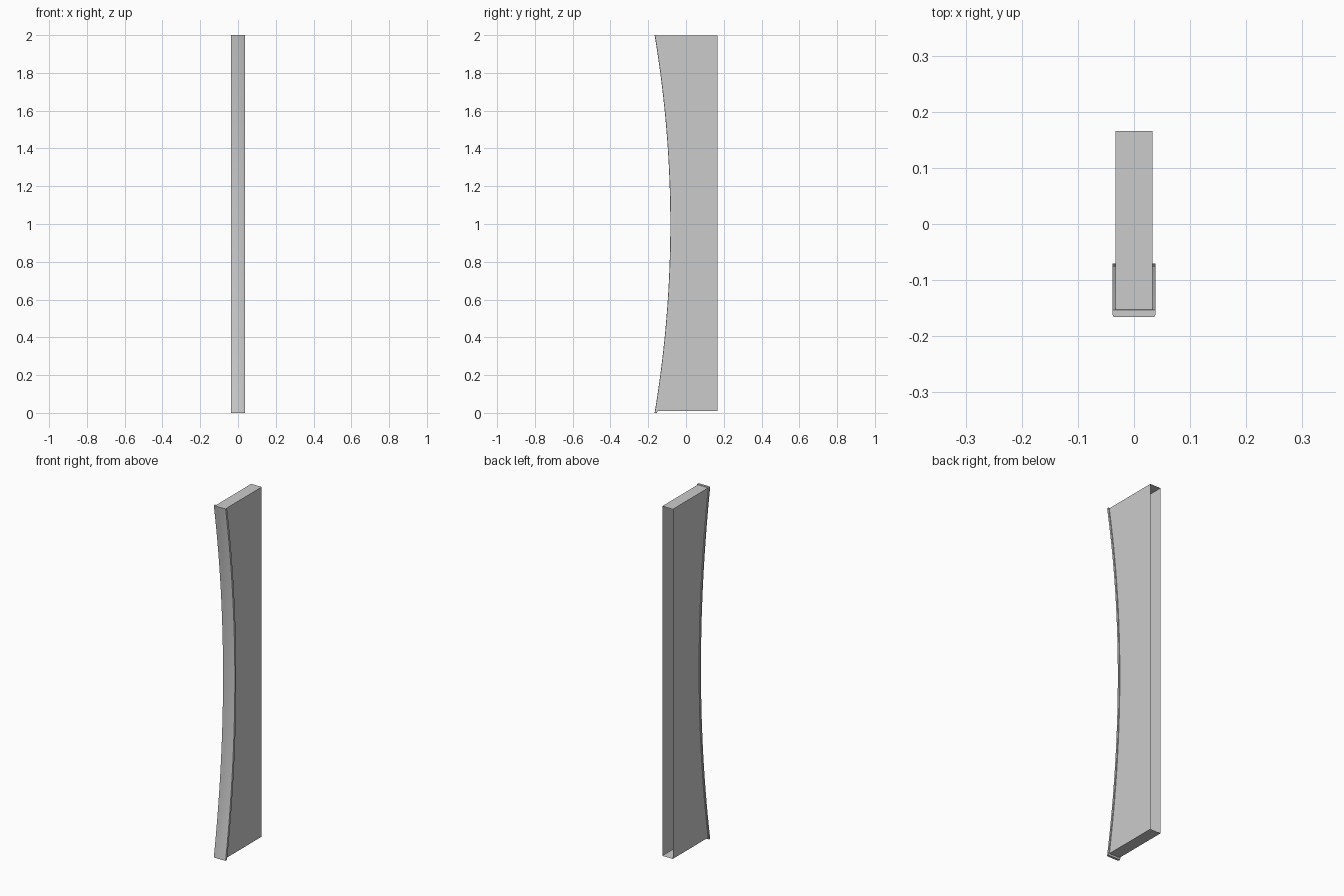
import bpy, bmesh

if "Cube" in bpy.data.objects:
    bpy.data.objects.remove(bpy.data.objects["Cube"])

N = 32          # segments along the curved front
BACK = 0.166    # rear edge of the panel
HALF = 0.033    # panel half width


def front_y(z):
    """Concave front edge: deepest at mid height."""
    return -0.083 - 0.083 * (z - 1.0) ** 2


def make_object(name, bm):
    mesh = bpy.data.meshes.new(name)
    bm.to_mesh(mesh)
    bm.free()
    obj = bpy.data.objects.new(name, mesh)
    bpy.context.collection.objects.link(obj)
    bpy.ops.object.select_all(action='DESELECT')
    obj.select_set(True)
    bpy.context.view_layer.objects.active = obj
    bpy.ops.object.shade_smooth_by_angle()
    return obj


# Panel shell: two sides, top and bottom, open at the back
bm = bmesh.new()
rows = []
for i in range(N + 1):
    z = 0.01 + (1.997 - 0.01) * i / N
    f = front_y(z) + 0.012
    rows.append([bm.verts.new(p) for p in (
        (-HALF, BACK, z), (-HALF, f, z), (HALF, f, z), (HALF, BACK, z))])
for a, b in zip(rows, rows[1:]):
    bm.faces.new((a[0], a[1], b[1], b[0]))
    bm.faces.new((a[2], a[3], b[3], b[2]))
bm.faces.new(rows[0][::-1])
bm.faces.new(rows[-1])
make_object("side_panel_shell", bm)

# Front trim: rounded strip swept along the curve
section = [(-0.038, 0.013), (-0.038, 0.004), (-0.037, 0.0015), (-0.034, 0.0),
           (0.034, 0.0), (0.037, 0.0015), (0.038, 0.004), (0.038, 0.013)]
bm = bmesh.new()
loops = []
for i in range(N + 1):
    z = 2.0 * i / N
    loops.append([bm.verts.new((x, front_y(z) + d, z)) for x, d in section])
for a, b in zip(loops, loops[1:]):
    for k in range(len(section)):
        j = (k + 1) % len(section)
        bm.faces.new((a[k], a[j], b[j], b[k]))
bm.faces.new(loops[0][::-1])
bm.faces.new(loops[-1])
bmesh.ops.recalc_face_normals(bm, faces=bm.faces)
make_object("front_trim", bm)
